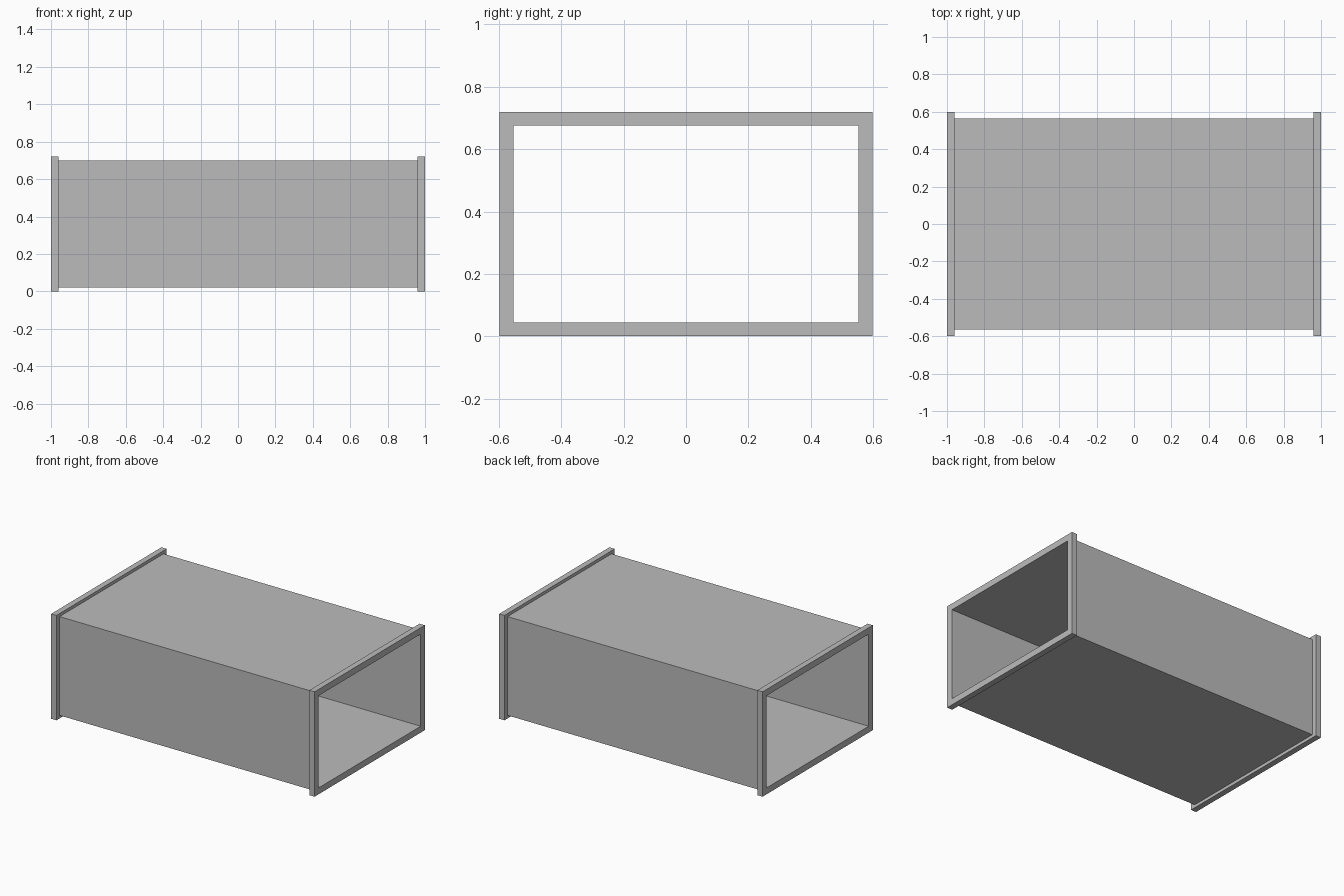
import bpy
import bmesh

cube = bpy.data.objects.get("Cube")
if cube:
    bpy.data.objects.remove(cube, do_unlink=True)

# Plain galvanised grey
GREY = (0.5, 0.5, 0.5, 1.0)
metal = bpy.data.materials.new("grey_metal")
metal.use_nodes = True
metal.diffuse_color = GREY
metal.node_tree.nodes["Principled BSDF"].inputs["Base Color"].default_value = GREY

MID_Z = 0.36
OPENING = (0.553, 0.316)   # half width, half height of the bore
DUCT = (0.564, 0.339)
FLANGE = (0.598, 0.36)
FLANGE_DEPTH = 0.04


def rectangular_tube(name, x0, x1, outer, inner):
    """Hollow rectangular section running along x from x0 to x1."""
    bm = bmesh.new()

    def ring(x, half):
        w, h = half
        corners = ((-w, -h), (w, -h), (w, h), (-w, h))
        return [bm.verts.new((x, y, MID_Z + z)) for y, z in corners]

    # Outer and inner loops at both ends, bridged in a closed circuit
    rings = [ring(x0, outer), ring(x1, outer), ring(x1, inner), ring(x0, inner)]
    for a, b in zip(rings, rings[1:] + rings[:1]):
        for i in range(4):
            j = (i + 1) % 4
            bm.faces.new((a[i], a[j], b[j], b[i]))
    bmesh.ops.recalc_face_normals(bm, faces=bm.faces)
    mesh = bpy.data.meshes.new(name)
    bm.to_mesh(mesh)
    bm.free()
    mesh.materials.append(metal)
    obj = bpy.data.objects.new(name, mesh)
    bpy.context.collection.objects.link(obj)
    return obj


# Duct body between the two end flanges
body_end = 1 - FLANGE_DEPTH
rectangular_tube("duct_body", -body_end, body_end, DUCT, OPENING)

# Flange frames at both open ends
for side, name in ((-1, "right_flange"), (1, "left_flange")):
    x0, x1 = sorted((side * body_end, side))
    rectangular_tube(name, x0, x1, FLANGE, OPENING)
